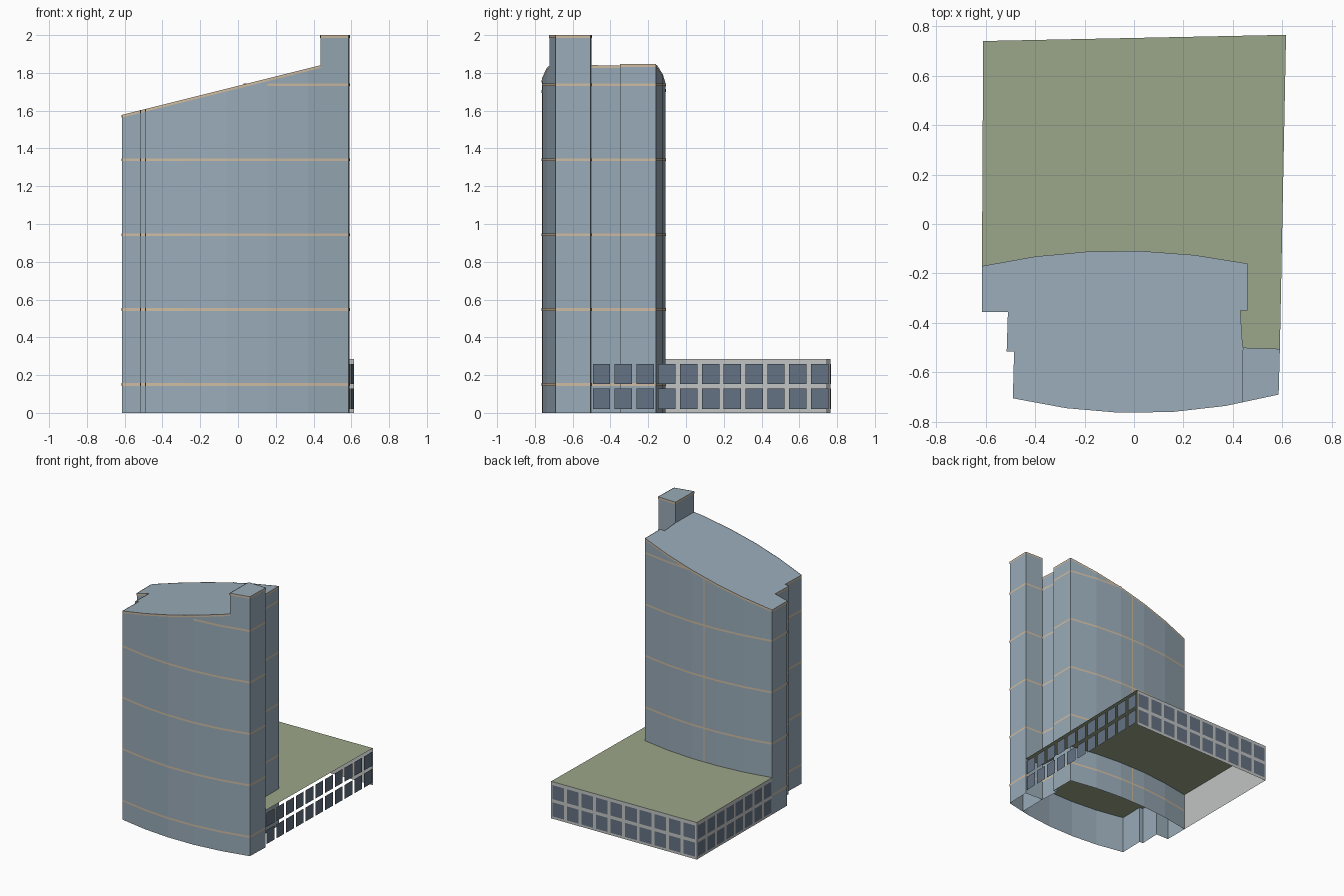
import bpy
from mathutils import Vector

cube = bpy.data.objects.get("Cube")
if cube:
    bpy.data.objects.remove(cube, do_unlink=True)


def material(name, r, g, b):
    m = bpy.data.materials.new(name)
    m.use_nodes = True
    m.diffuse_color = (r, g, b, 1)
    m.node_tree.nodes["Principled BSDF"].inputs["Base Color"].default_value = (r, g, b, 1)
    return m


BLUE = material("blue_cladding", 0.32, 0.41, 0.48)
TAN = material("tan_trim", 0.62, 0.50, 0.36)
GREEN = material("green_roof", 0.33, 0.38, 0.25)
GREY = material("light_grey_wall", 0.54, 0.55, 0.55)
GLASS = material("dark_blue_glass", 0.13, 0.17, 0.23)


def build(name, faces, mat):
    """One object from a list of faces given as point loops."""
    verts, loops = [], []
    for face in faces:
        loops.append(range(len(verts), len(verts) + len(face)))
        verts.extend(face)
    mesh = bpy.data.meshes.new(name)
    mesh.from_pydata(verts, [], [list(l) for l in loops])
    mesh.materials.append(mat)
    ob = bpy.data.objects.new(name, mesh)
    bpy.context.collection.objects.link(ob)
    return ob


def arc(a, b, sag, n=5):
    """Faceted bow from a to b, bulging along y."""
    pts = []
    for i in range(n + 1):
        t = i / n
        pts.append((a[0] + (b[0] - a[0]) * t,
                    a[1] + (b[1] - a[1]) * t + 4 * sag * t * (1 - t)))
    return pts


def edges(loop):
    return list(zip(loop, loop[1:] + loop[:1]))


def strip(a, b, low, high, out=0.0):
    """Upright quad on edge a-b, pushed outward; low/high are (at a, at b)."""
    n = Vector((b[1] - a[1], a[0] - b[0])).normalized() * out
    ax, ay, bx, by = a[0] + n.x, a[1] + n.y, b[0] + n.x, b[1] + n.y
    return [(ax, ay, low[0]), (bx, by, low[1]), (bx, by, high[1]), (ax, ay, high[0])]


def lerp(a, b, t):
    return (a[0] + (b[0] - a[0]) * t, a[1] + (b[1] - a[1]) * t)


def slope(p):
    return 1.731 + 0.25 * p[0]


def core_top(p):
    return 2.0


# Plan outlines, counter-clockwise
front = arc((-0.49, -0.705), (0.585, -0.69), -0.067)
back = arc((0.46, -0.16), (-0.615, -0.17), 0.057)
split = lerp(front[4], front[5], 0.31)
corner = (0.44, -0.5)
core_back = (0.59, -0.505)
left_notch = [(-0.615, -0.355), (-0.51, -0.355), (-0.515, -0.515), (-0.485, -0.515)]
main = [corner, (0.43, -0.35), (0.46, -0.35)] + back + left_notch + front[:5] + [split]
core = [split, front[5], core_back, corner]


# Tower shells, open underneath
def shell(name, outline, top):
    faces = [strip(a, b, (0, 0), (top(a), top(b))) for a, b in edges(outline)]
    faces.append([(p[0], p[1], top(p)) for p in outline])
    build(name, faces, BLUE)


shell("tower_body", main, slope)
shell("tower_core", core, core_top)

# Floor bands round the outside, dropped where a facet is too low
outer = [(e, slope) for e in edges(main)[:-1]] + [(e, core_top) for e in edges(core)[:-1]]
bands = []
for z in (0.15, 0.547, 0.943, 1.34, 1.737):
    for (a, b), top in outer:
        if min(top(a), top(b)) > z:
            bands.append(strip(a, b, (z - 0.007,) * 2, (z + 0.007,) * 2, 0.003))
build("floor_bands", bands, TAN)

# Trim under the roof edges
trim = []
for (a, b), top in outer[:len(main) - 1] + [(e, core_top) for e in edges(core)]:
    trim.append(strip(a, b, (top(a) - 0.014, top(b) - 0.014), (top(a), top(b)), 0.003))
build("roof_trim", trim, TAN)

# Upright joint in the middle of the rear facade
a, b = lerp(back[2], back[3], 0.48), lerp(back[2], back[3], 0.52)
build("rear_joint", [strip(a, b, (0, 0), (slope(a), slope(b)), 0.003)], TAN)

# Podium: roof running through the tower, two solid walls
H = 0.285
back_right, back_left = (0.615, 0.765), (-0.61, 0.74)
roof = [core_back, back_right, back_left, back[-1]] + left_notch + front
build("podium_roof", [[(x, y, H) for x, y in roof]], GREEN)
build("podium_back_wall", [strip(back_right, back_left, (0, 0), (H, H))], GREY)
build("podium_left_wall", [strip(back_left, back[-1], (0, 0), (H, H))], GREY)


# Podium windows in two rows; the open side carries glass only
def windows(name, a, b, count, out):
    panes = []
    for i in range(count):
        p, q = lerp(a, b, (i + 0.1) / count), lerp(a, b, (i + 0.9) / count)
        for low, high in ((0.02, 0.128), (0.153, 0.26)):
            panes.append(strip(p, q, (low, low), (high, high), out))
    build(name, panes, GLASS)


windows("open_side_windows", core_back, back_right, 11, 0.0)
windows("back_windows", back_right, back_left, 10, 0.003)
windows("left_windows", back_left, back[-1], 8, 0.003)
